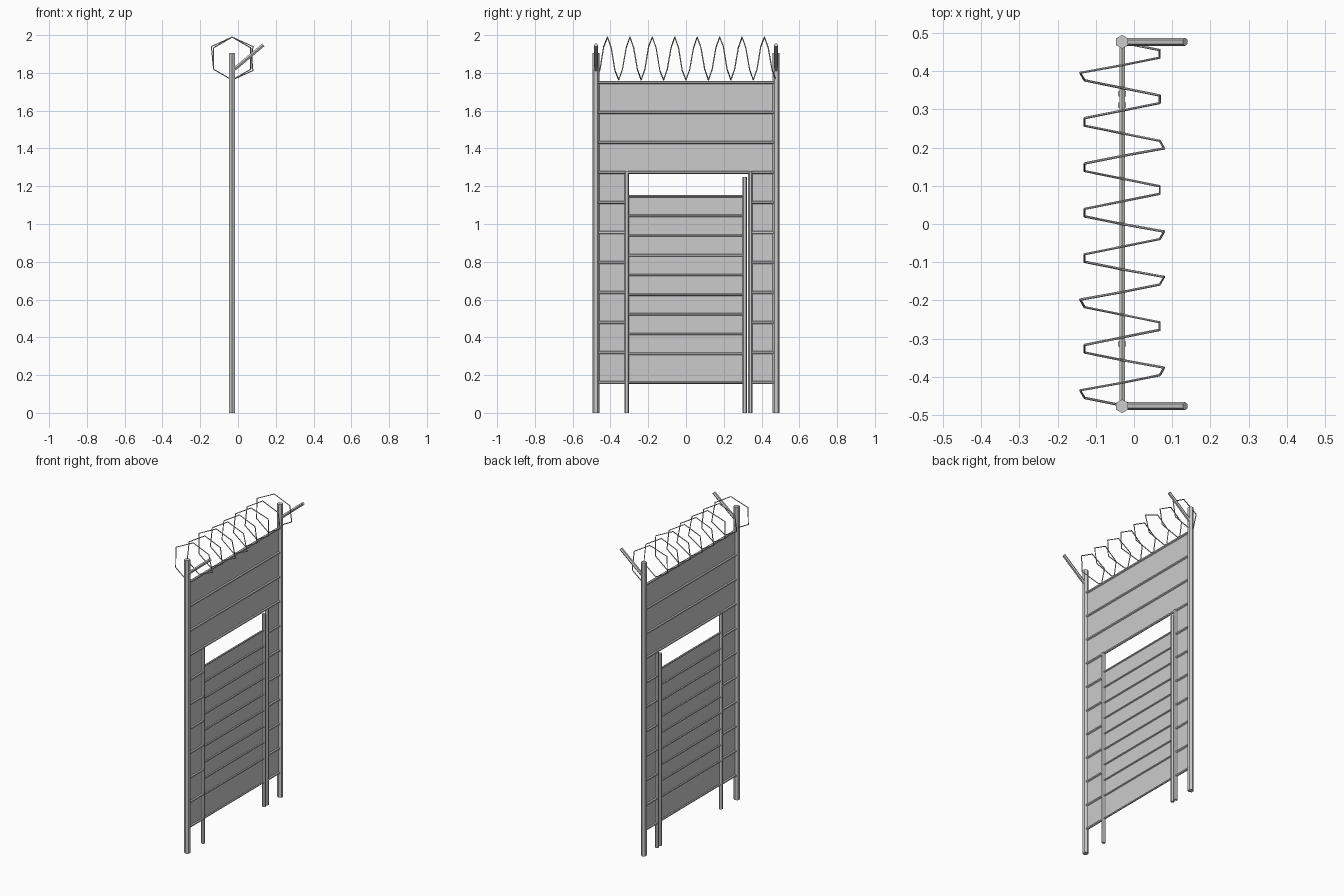
import bpy, bmesh, math
from mathutils import Vector

if "Cube" in bpy.data.objects:
    bpy.data.objects.remove(bpy.data.objects["Cube"])

X = -0.031  # plane of the fence
steel = bpy.data.materials.new("galvanised grey")
steel.diffuse_color = (0.6, 0.6, 0.6, 1)
steel.use_nodes = True
steel.node_tree.nodes["Principled BSDF"].inputs["Base Color"].default_value = steel.diffuse_color


def finish(name, bm):
    me = bpy.data.meshes.new(name)
    bm.to_mesh(me)
    bm.free()
    ob = bpy.data.objects.new(name, me)
    bpy.context.collection.objects.link(ob)
    me.materials.append(steel)
    return ob


def tube(name, a, b, r, n=6):
    """Straight n-sided bar from a to b."""
    a, b = Vector(a), Vector(b)
    d = (b - a).normalized()
    # first corner points along y for upright bars, along z for rails
    ref = Vector((0, 1, 0)) if abs(d.y) < 0.9 else Vector((0, 0, 1))
    u = (ref - d * ref.dot(d)).normalized()
    v = d.cross(u)
    bm = bmesh.new()
    rings = []
    for p in (a, b):
        rings.append([bm.verts.new(p + r * (u * math.cos(t) + v * math.sin(t)))
                      for t in (2 * math.pi * i / n for i in range(n))])
    for i in range(n):
        j = (i + 1) % n
        bm.faces.new((rings[0][i], rings[0][j], rings[1][j], rings[1][i]))
    bm.faces.new(rings[0][::-1])
    bm.faces.new(rings[1])
    return finish(name, bm)


def sheet(name, y0, y1, z0, z1):
    """Flat mesh infill panel."""
    bm = bmesh.new()
    bm.faces.new([bm.verts.new((X, y, z)) for y, z in
                  ((y0, z0), (y1, z0), (y1, z1), (y0, z1))])
    return finish(name, bm)


# main posts and slanted arms
for s in (-1, 1):
    y = 0.477 * s
    tube("main_post", (X, y, 0), (X, y, 1.905), 0.018)
    tube("slanted_arm", (X, y, 1.81), (0.134, y, 1.948), 0.0105)

# gate frame posts and gate leaf post
tube("gate_frame_post", (X, -0.314, 0), (X, -0.314, 1.28), 0.012)
tube("gate_frame_post", (X, 0.341, 0), (X, 0.341, 1.28), 0.012)
tube("gate_leaf_post", (X, 0.311, 0), (X, 0.311, 1.25), 0.012)

# fence infill around the gate opening
sheet("upper_panel", -0.475, 0.475, 1.27, 1.75)
sheet("side_panel", -0.475, -0.314, 0.16, 1.27)
sheet("side_panel", 0.341, 0.475, 0.16, 1.27)
sheet("gate_panel", -0.314, 0.311, 0.16, 1.15)

# fence rails, split beside the gate
for i in range(11):
    z = 0.16 + 0.159 * i
    spans = [(-0.47, 0.47)] if i >= 7 else [(-0.47, -0.314), (0.341, 0.47)]
    for a, b in spans:
        tube("fence_rail", (X, a, z), (X, b, z), 0.008)

# gate rails
for z in [0.16] + [0.313 + 0.1043 * i for i in range(9)]:
    tube("gate_rail", (X, -0.314, z), (X, 0.311, z), 0.006)

# razor wire coil: eight six-sided turns, a few corners bent outwards
cu = bpy.data.curves.new("coil", 'CURVE')
cu.dimensions = '3D'
cu.bevel_depth = 0.0032
cu.bevel_resolution = 1
cu.use_fill_caps = True
sp = cu.splines.new('POLY')
sp.points.add(48)
bent = {2, 5, 14, 17, 23, 34, 44}
for k in range(49):
    t = math.radians(60 * k)
    r = 0.127 if k in bent else 0.1135
    sp.points[k].co = (X - r * math.sin(t), -0.475 + 0.95 * k / 48,
                       1.876 - r * math.cos(t), 1)
tmp = bpy.data.objects.new("coil_guide", cu)
bpy.context.collection.objects.link(tmp)
dg = bpy.context.evaluated_depsgraph_get()
me = bpy.data.meshes.new_from_object(tmp.evaluated_get(dg))
bpy.data.objects.remove(tmp)
bm = bmesh.new()
bm.from_mesh(me)
for f in bm.faces:
    f.smooth = False
    f.material_index = 0
finish("wire_coil", bm)
